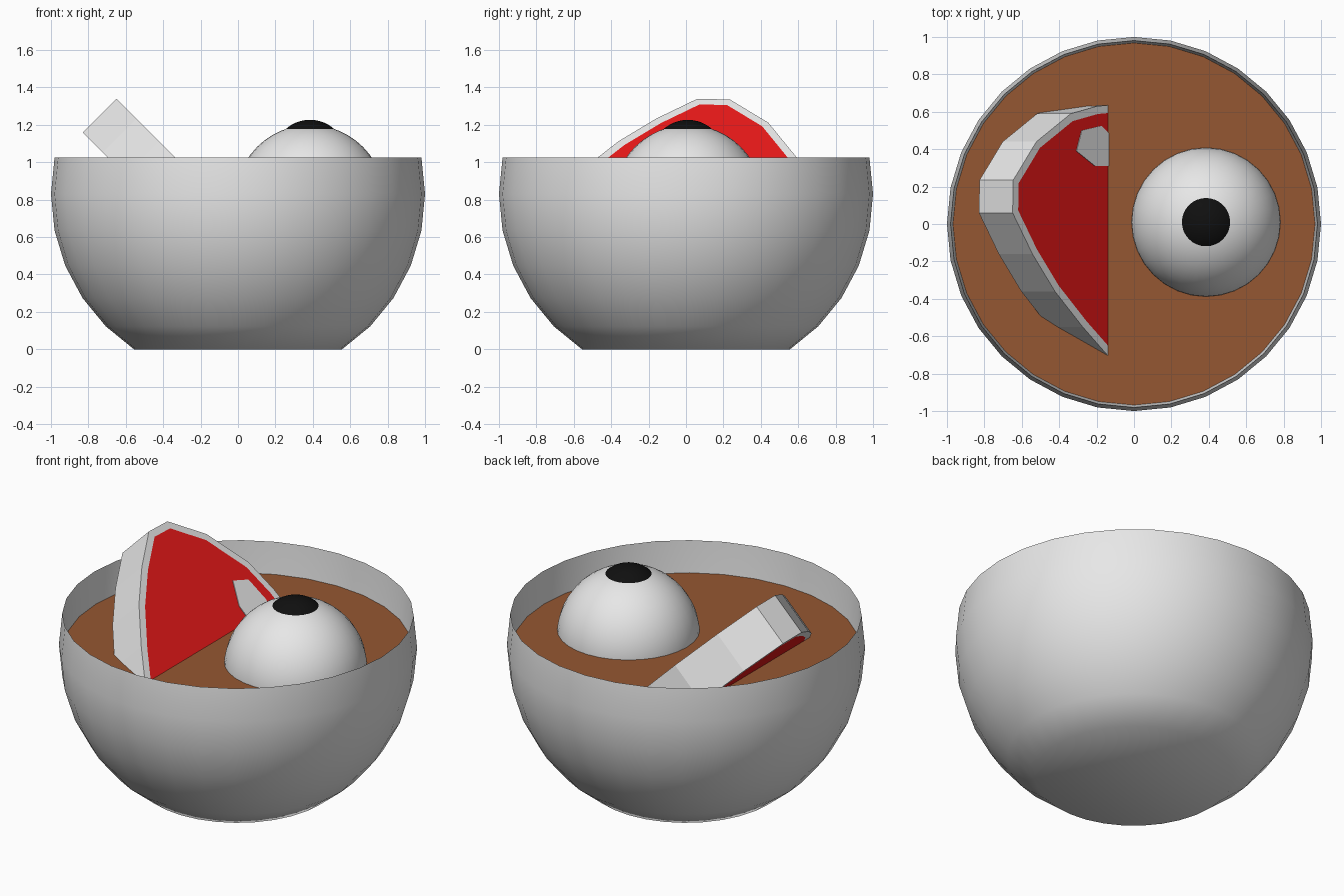
import bpy, bmesh, math
from mathutils import Vector

default = bpy.data.objects.get("Cube")
if default:
    bpy.data.objects.remove(default, do_unlink=True)


def material(name, rgb):
    m = bpy.data.materials.new(name)
    m.use_nodes = True
    m.diffuse_color = (*rgb, 1)
    m.node_tree.nodes["Principled BSDF"].inputs["Base Color"].default_value = (*rgb, 1)
    return m


white = material("white", (0.8, 0.8, 0.8))
red = material("red", (0.8, 0.009, 0.009))
brown = material("broth_brown", (0.3, 0.096, 0.032))
black = material("black", (0.005, 0.005, 0.005))


def finish(bm, name, mats, smooth_angle=None):
    bmesh.ops.recalc_face_normals(bm, faces=bm.faces)
    mesh = bpy.data.meshes.new(name)
    bm.to_mesh(mesh)
    bm.free()
    for m in mats:
        mesh.materials.append(m)
    if smooth_angle:
        mesh.shade_smooth()
        mesh.set_sharp_from_angle(angle=math.radians(smooth_angle))
    obj = bpy.data.objects.new(name, mesh)
    bpy.context.collection.objects.link(obj)
    return obj


def ball(name, center, radius, mat):
    bm = bmesh.new()
    bmesh.ops.create_uvsphere(bm, u_segments=32, v_segments=24, radius=radius)
    bmesh.ops.translate(bm, verts=bm.verts, vec=center)
    return finish(bm, name, [mat], 60)


SEGMENTS = 32
STEP = 2 * math.pi / SEGMENTS
LEVEL = 0.83   # sphere centre of the bowl and height of the broth

# Bowl: sphere truncated at foot and rim, with a thin wall tapering to the rim
outer = [(0.556, 0)] + [(math.cos(k * STEP), LEVEL + math.sin(k * STEP)) for k in range(-4, 2)]
inner = [(0.968, LEVEL)] + [(0.965 * math.cos(k * STEP), LEVEL + 0.965 * math.sin(k * STEP))
                            for k in range(-1, -5, -1)]
bm = bmesh.new()
rings = [[bm.verts.new((r * math.cos(i * STEP), r * math.sin(i * STEP), z))
          for i in range(SEGMENTS)] for r, z in outer + inner]
for a, b in zip(rings, rings[1:]):
    for i in range(SEGMENTS):
        j = (i + 1) % SEGMENTS
        bm.faces.new((a[i], a[j], b[j], b[i]))
bm.faces.new(rings[0])
bm.faces.new(rings[-1])
finish(bm, "bowl", [white], 65)

# Broth surface
bm = bmesh.new()
bmesh.ops.create_circle(bm, cap_ends=True, segments=SEGMENTS, radius=0.97)
bmesh.ops.translate(bm, verts=bm.verts, vec=(0, 0, LEVEL))
finish(bm, "broth", [brown])

# Eyeball and pupil
ball("eyeball", (0.385, 0.01, 0.80), 0.4, white)
ball("pupil", (0.385, 0.01, 1.032), 0.195, black)

# Fish cake slice leaning at 45 degrees: u runs up the slope from the broth
SLOPE = Vector((-1, 0, 1)).normalized()
NORMAL = Vector((1, 0, 1)).normalized()
BASE = Vector((-0.14, 0, LEVEL))


def slab(bm, outline, top, bottom):
    caps = [[bm.verts.new(BASE + SLOPE * u + NORMAL * d + Vector((0, y, 0)))
             for u, y in outline] for d in (top, bottom)]
    faces = [bm.faces.new(c) for c in caps]
    for i in range(len(outline)):
        j = (i + 1) % len(outline)
        bm.faces.new((caps[0][i], caps[0][j], caps[1][j], caps[1][i]))
    bmesh.ops.recalc_face_normals(bm, faces=bm.faces)
    return faces


cake = [(-0.12, 0.62), (0, 0.635), (0.08, 0.63), (0.28, 0.59), (0.54, 0.44), (0.715, 0.235),
        (0.72, 0.06), (0.57, -0.16), (0.40, -0.36), (0.19, -0.55), (-0.12, -0.8)]
bm = bmesh.new()
for face in slab(bm, cake, 0, -0.255):
    bmesh.ops.inset_region(bm, faces=[face], thickness=0.042, use_even_offset=True)
    face.material_index = 1
finish(bm, "fish_cake", [white, red])

# Pale patch on the upper face of the slice
patch = [(-0.06, 0.42), (0, 0.49), (0.05, 0.525), (0.2, 0.5), (0.24, 0.39), (0.1, 0.31), (-0.03, 0.31)]
bm = bmesh.new()
slab(bm, patch, 0.004, -0.004)
finish(bm, "fish_cake_patch", [white])
